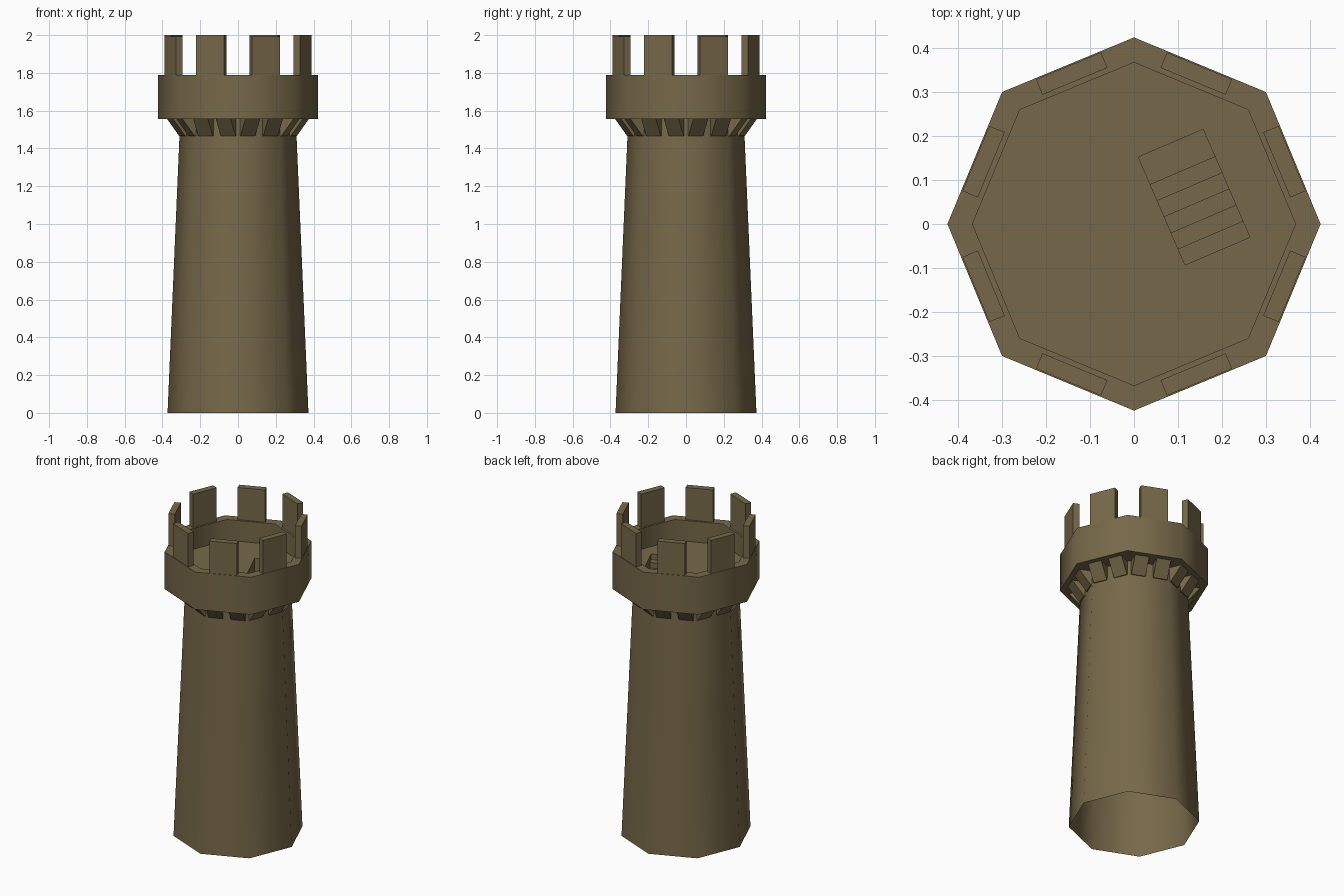
import bpy, bmesh, math
from mathutils import Vector

if "Cube" in bpy.data.objects:
    bpy.data.objects.remove(bpy.data.objects["Cube"])

stone = bpy.data.materials.new("brown_stone")
stone.diffuse_color = (0.183, 0.139, 0.067, 1)
stone.use_nodes = True
stone.node_tree.nodes["Principled BSDF"].inputs["Base Color"].default_value = stone.diffuse_color
FLOOR = 1.66


def finish(bm, name, smooth=False):
    me = bpy.data.meshes.new(name)
    bm.to_mesh(me)
    bm.free()
    me.materials.append(stone)
    ob = bpy.data.objects.new(name, me)
    bpy.context.collection.objects.link(ob)
    if smooth:
        bpy.ops.object.select_all(action='DESELECT')
        ob.select_set(True)
        bpy.context.view_layer.objects.active = ob
        bpy.ops.object.shade_smooth_by_angle(angle=math.radians(50))
    return ob


def ring(bm, r, z):
    return [bm.verts.new((r * math.cos(i * math.pi / 4), r * math.sin(i * math.pi / 4), z))
            for i in range(8)]


def lathe(bm, profile):
    # eight-sided open surface; profile runs upward along the outside
    rings = [ring(bm, r, z) for r, z in profile]
    for a, b in zip(rings, rings[1:]):
        for i in range(8):
            j = (i + 1) % 8
            bm.faces.new((a[i], a[j], b[j], b[i]))


def prism(bm, k, t0, t1, profile):
    # extrude an (apothem, z) profile along octagon side k, from t0 to t1
    ang = (k + 0.5) * math.pi / 4
    n = Vector((math.cos(ang), math.sin(ang), 0))
    t = Vector((-n.y, n.x, 0))
    ends = [[bm.verts.new(n * a + t * s + Vector((0, 0, z))) for a, z in profile] for s in (t0, t1)]
    faces = [bm.faces.new(ends[0]), bm.faces.new(ends[1][::-1])]
    for i in range(len(profile)):
        j = (i + 1) % len(profile)
        faces.append(bm.faces.new((ends[0][i], ends[1][i], ends[1][j], ends[0][j])))
    bmesh.ops.recalc_face_normals(bm, faces=faces)


# Tapered shaft, open at the bottom
bm = bmesh.new()
lathe(bm, [(0.373, 0), (0.306, 1.555)])
finish(bm, "tower_shaft", True)

# Overhanging parapet wall with underside
bm = bmesh.new()
lathe(bm, [(0.306, 1.555), (0.424, 1.555), (0.424, 1.79), (0.367, 1.79), (0.367, FLOOR)])
finish(bm, "parapet", True)

# Stair well directions: u runs up the stairs, v across them
origin = Vector((0.01, 0.152, 0))
u = Vector((0.106, -0.245, 0)).normalized()
v = Vector((0.147, 0.063, 0)).normalized()
LEN, WID = 0.267, 0.16

# Floor with the stair opening
bm = bmesh.new()
outer = ring(bm, 0.367, FLOOR)
hole = [bm.verts.new(origin + u * a + v * b + Vector((0, 0, FLOOR)))
        for a, b in ((0, 0), (LEN, 0), (LEN, WID), (0, WID))]
edges = [bm.edges.new((loop[i], loop[(i + 1) % len(loop)]))
         for loop in (outer, hole) for i in range(len(loop))]
bmesh.ops.triangle_fill(bm, use_beauty=True, use_dissolve=False, edges=edges, normal=(0, 0, 1))
for f in bm.faces:
    f.normal_update()
    if f.normal.z < 0:
        f.normal_flip()
finish(bm, "roof_floor")

# Stairs descending into the well
bm = bmesh.new()
rise = 0.035
z = FLOOR - 6 * rise
path = [(0, FLOOR), (0, z), (0.067, z)]
for i in range(6):
    z += rise
    path.append((0.067 + 0.04 * i, z))
    if i < 5:
        path.append((0.067 + 0.04 * (i + 1), z))
sides = [[bm.verts.new(origin + u * a + v * b + Vector((0, 0, h))) for a, h in path]
         for b in (0, WID)]
for i in range(len(path) - 1):
    bm.faces.new((sides[0][i], sides[0][i + 1], sides[1][i + 1], sides[1][i]))
bm.faces.new(sides[0][::-1])
bm.faces.new(sides[1])
bmesh.ops.recalc_face_normals(bm, faces=bm.faces)
bm.normal_update()
tread = [f for f in bm.faces if abs(f.normal.z) > 0.9]
if tread[0].normal.z < 0:
    bmesh.ops.reverse_faces(bm, faces=bm.faces)
finish(bm, "hatch_stairs")

# One merlon per side, two sloped brackets per side
merlons, brackets = bmesh.new(), bmesh.new()
for k in range(8):
    top = 2.0 if k % 2 else 1.992
    prism(merlons, k, -0.08, 0.08, [(0.351, 1.788), (0.389, 1.788), (0.389, top), (0.351, top)])
    for c in (-0.065, 0.065):
        prism(brackets, k, c - 0.042, c + 0.042,
              [(0.27, 1.465), (0.292, 1.465), (0.362, 1.556), (0.27, 1.556)])
finish(merlons, "merlons")
finish(brackets, "brackets")
